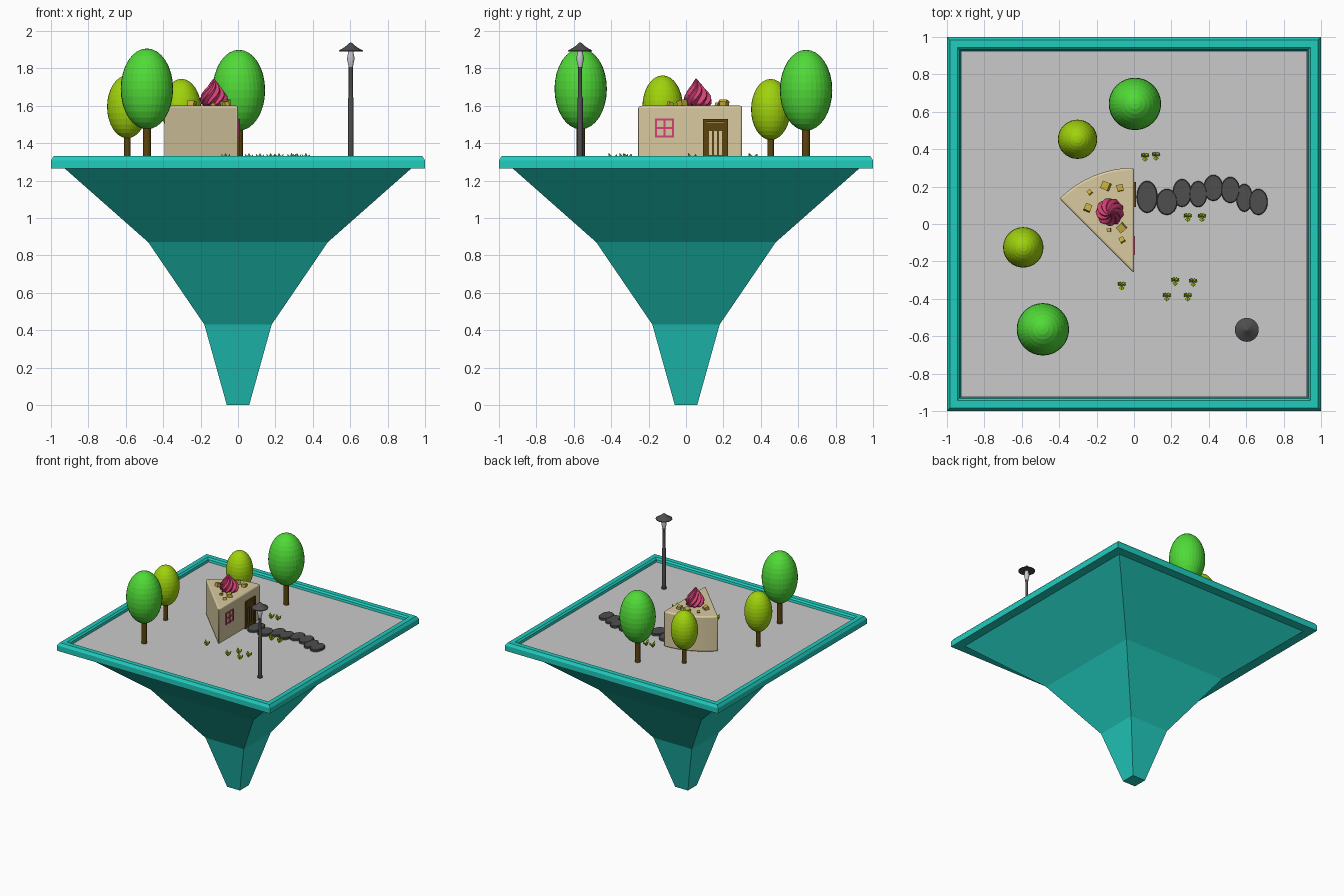
import bpy, bmesh, math, random
from mathutils import Matrix, Vector

if "Cube" in bpy.data.objects:
    bpy.data.objects.remove(bpy.data.objects["Cube"])

random.seed(4)
GROUND = 1.30
ROOF = 1.60


def material(name, r, g, b):
    lin = [(c / 255 / 12.92 if c < 11 else ((c / 255 + 0.055) / 1.055) ** 2.4) for c in (r, g, b)]
    m = bpy.data.materials.new(name)
    m.diffuse_color = (*lin, 1)
    m.use_nodes = True
    m.node_tree.nodes["Principled BSDF"].inputs["Base Color"].default_value = m.diffuse_color
    return m


TEAL = material("teal", 33, 204, 190)
GREY = material("ground_grey", 202, 202, 202)
DARK = material("dark_grey", 78, 78, 78)
LIGHT = material("lamp_glass", 200, 200, 205)
BROWN = material("bark_brown", 92, 68, 14)
GREEN = material("leaf_green", 80, 218, 55)
LIME = material("lime_green", 160, 210, 12)
TAN = material("sponge_tan", 216, 202, 160)
PINK = material("cream_pink", 212, 66, 118)
GOLD = material("crumb_gold", 196, 174, 62)


def finish(bm, name, mat, smooth=None):
    bmesh.ops.recalc_face_normals(bm, faces=bm.faces)
    me = bpy.data.meshes.new(name)
    bm.to_mesh(me)
    bm.free()
    me.materials.append(mat)
    ob = bpy.data.objects.new(name, me)
    bpy.context.collection.objects.link(ob)
    if smooth:
        bpy.ops.object.select_all(action='DESELECT')
        bpy.context.view_layer.objects.active = ob
        ob.select_set(True)
        bpy.ops.object.shade_smooth_by_angle(angle=math.radians(smooth))
    return ob


def loft(rings, name, mat, smooth=None):
    """Skin a list of equal-length point rings and cap both ends."""
    bm = bmesh.new()
    loops = [[bm.verts.new(p) for p in ring] for ring in rings]
    n = len(loops[0])
    for a, b in zip(loops, loops[1:]):
        for i in range(n):
            j = (i + 1) % n
            bm.faces.new((a[i], a[j], b[j], b[i]))
    bm.faces.new(loops[0][::-1])
    bm.faces.new(loops[-1])
    return finish(bm, name, mat, smooth)


def circle(x, y, z, r, n=24, ry=None):
    return [(x + r * math.cos(2 * math.pi * i / n), y + (ry or r) * math.sin(2 * math.pi * i / n), z)
            for i in range(n)]


def lathe(x, y, profile, name, mat, smooth=30):
    return loft([circle(x, y, z, r) for r, z in profile], name, mat, smooth)


def box(bm, centre, size, rot=0):
    m = Matrix.Translation(centre) @ Matrix.Rotation(rot, 4, 'Z') @ Matrix.Diagonal((*size, 1))
    bmesh.ops.create_cube(bm, size=1, matrix=m)


# floating island: square section with a raised, bevelled rim
island = [(0.06, 0), (0.18, 0.43), (0.48, 0.87), (0.925, 1.263), (1.0, 1.263), (1.0, 1.308),
          (0.985, 1.33), (0.945, 1.33), (0.932, 1.318), (0.925, 1.285)]
loft([[(-h, -h, z), (h, -h, z), (h, h, z), (-h, h, z)] for h, z in island], "island", TEAL)

# ground slab inside the rim
bm = bmesh.new()
box(bm, (0, 0, GROUND - 0.005), (1.852, 1.852, 0.01))
finish(bm, "ground", GREY)

# cake-slice house: 45 degree wedge with its tip at the front
arc = [math.radians(90 + 45 * i / 8) for i in range(9)]
wedge = [(0, -0.262)] + [(0.563 * math.cos(a), -0.262 + 0.563 * math.sin(a)) for a in arc]
house = loft([[(x, y, z) for x, y in wedge] for z in (GROUND, ROOF)], "house", TAN, 30)
bev = house.modifiers.new("soft_edges", 'BEVEL')
bev.width, bev.segments, bev.limit_method = 0.012, 3, 'ANGLE'

# window frame with cross bars
bm = bmesh.new()
for y in (-0.16, -0.115, -0.07):
    box(bm, (0.002, y, 1.481), (0.009, 0.010, 0.10))
for z in (1.436, 1.481, 1.526):
    box(bm, (0.002, -0.115, z), (0.008, 0.10, 0.010))
finish(bm, "window", PINK)

# door: outer frame, inner frame, transom and slats
bm = bmesh.new()
for y in (0.1, 0.215):
    box(bm, (0.003, y, 1.415), (0.014, 0.018, 0.23))
box(bm, (0.003, 0.1575, 1.521), (0.014, 0.133, 0.018))
box(bm, (0.002, 0.1575, 1.487), (0.010, 0.10, 0.045))
box(bm, (0.002, 0.1575, 1.318), (0.010, 0.10, 0.035))
for y in (0.116, 0.144, 0.171, 0.199):
    box(bm, (0.002, y, 1.40), (0.010, 0.012, 0.18))
finish(bm, "door", BROWN)

# twisted cream swirl on the roof
profile = [(0.055, 0), (0.07, 0.012), (0.077, 0.035), (0.072, 0.056), (0.06, 0.075),
           (0.045, 0.093), (0.031, 0.11), (0.019, 0.126), (0.009, 0.139), (0.001, 0.147)]
rings = []
for r, h in profile:
    ring = []
    for i in range(48):
        a = 2 * math.pi * i / 48
        rr = r * (0.88 + 0.12 * math.cos(9 * a))
        t = a + h * 13
        ring.append((-0.129 + rr * math.cos(t), 0.068 - h * 0.1 + rr * math.sin(t), ROOF - 0.002 + h))
    rings.append(ring)
loft(rings, "cream_swirl", PINK, 35)

# crumbs scattered on the roof
bm = bmesh.new()
for x, y, s in ((-0.237, 0.17, 0.022), (-0.15, 0.203, 0.042), (-0.075, 0.193, 0.034), (-0.247, 0.086, 0.036),
                (-0.066, -0.02, 0.04), (-0.134, -0.033, 0.02), (-0.064, -0.085, 0.026)):
    m = (Matrix.Translation((x, y, ROOF + s * 0.2)) @ Matrix.Rotation(random.uniform(0, 3), 4, 'Z')
         @ Matrix.Rotation(random.uniform(-0.4, 0.4), 4, 'X'))
    bmesh.ops.create_cube(bm, size=s, matrix=m)
finish(bm, "roof_crumbs", GOLD)

# trees: x, y, crown radius, crown centre height, crown half height, trunk radius, crown colour
for k, (x, y, r, zc, h, tr, mat) in enumerate((
        (0.005, 0.642, 0.14, 1.683, 0.216, 0.022, GREEN), (-0.487, -0.563, 0.14, 1.69, 0.216, 0.022, GREEN),
        (-0.302, 0.453, 0.105, 1.58, 0.163, 0.017, LIME), (-0.592, -0.125, 0.108, 1.594, 0.168, 0.017, LIME))):
    lathe(x, y, [(tr, GROUND), (tr, zc)], f"tree_trunk_{k + 1}", BROWN)
    bm = bmesh.new()
    bmesh.ops.create_uvsphere(bm, u_segments=32, v_segments=16, radius=1,
                              matrix=Matrix.Translation((x, y, zc)) @ Matrix.Diagonal((r, r, h, 1)))
    finish(bm, f"tree_crown_{k + 1}", mat)

# street lamp
LX, LY = 0.603, -0.566
lathe(LX, LY, [(0.02, GROUND), (0.02, 1.31), (0.014, 1.315), (0.014, 1.64), (0.011, 1.65), (0.011, 1.80),
               (0.014, 1.808)], "lamp_post", DARK)
lathe(LX, LY, [(0.011, 1.806), (0.021, 1.852), (0.017, 1.87), (0.012, 1.90)], "lamp_glass", LIGHT)
lathe(LX, LY, [(0.064, 1.890), (0.064, 1.895), (0.038, 1.91), (0.02, 1.923), (0.008, 1.935), (0.002, 1.938)],
      "lamp_cap", DARK)

# stepping stones: x, y, half width, half depth
for k, (x, y, rx, ry) in enumerate((
        (0.07, 0.145, 0.056, 0.086), (0.176, 0.118, 0.056, 0.07), (0.257, 0.166, 0.05, 0.075),
        (0.343, 0.16, 0.048, 0.07), (0.424, 0.193, 0.052, 0.07), (0.515, 0.182, 0.05, 0.07),
        (0.59, 0.14, 0.044, 0.075), (0.665, 0.118, 0.05, 0.07))):
    top = 1.317 + 0.002 * (k % 2)
    loft([circle(x, y, GROUND, rx, 24, ry), circle(x, y, top - 0.005, rx, 24, ry),
          circle(x, y, top, rx * 0.92, 24, ry * 0.94)], f"stepping_stone_{k + 1}", DARK, 30)

# grass tufts: three splayed diamond-shaped blades each
bm = bmesh.new()
for x, y in ((0.059, 0.36), (0.118, 0.365), (0.287, 0.038), (0.363, 0.037), (-0.066, -0.328),
             (0.22, -0.305), (0.316, -0.31), (0.175, -0.387), (0.287, -0.387)):
    for ang, length in ((0.6, 0.045), (2.5, 0.045), (4.7, 0.05)):
        out = Vector((math.cos(ang), math.sin(ang), 0))
        side = Vector((-out.y, out.x, 0)) * 0.013
        root = Vector((x, y, GROUND - 0.003))
        mid = root + out * 0.014 + Vector((0, 0, length * 0.55))
        tip = bm.verts.new(root + out * 0.027 + Vector((0, 0, length)))
        base = bm.verts.new(root)
        belt = [bm.verts.new(mid + d) for d in (side, out * 0.012, -side, -out * 0.012)]
        for i in range(4):
            bm.faces.new((belt[i], belt[(i + 1) % 4], tip))
            bm.faces.new((belt[(i + 1) % 4], belt[i], base))
finish(bm, "grass_tufts", LIME)
